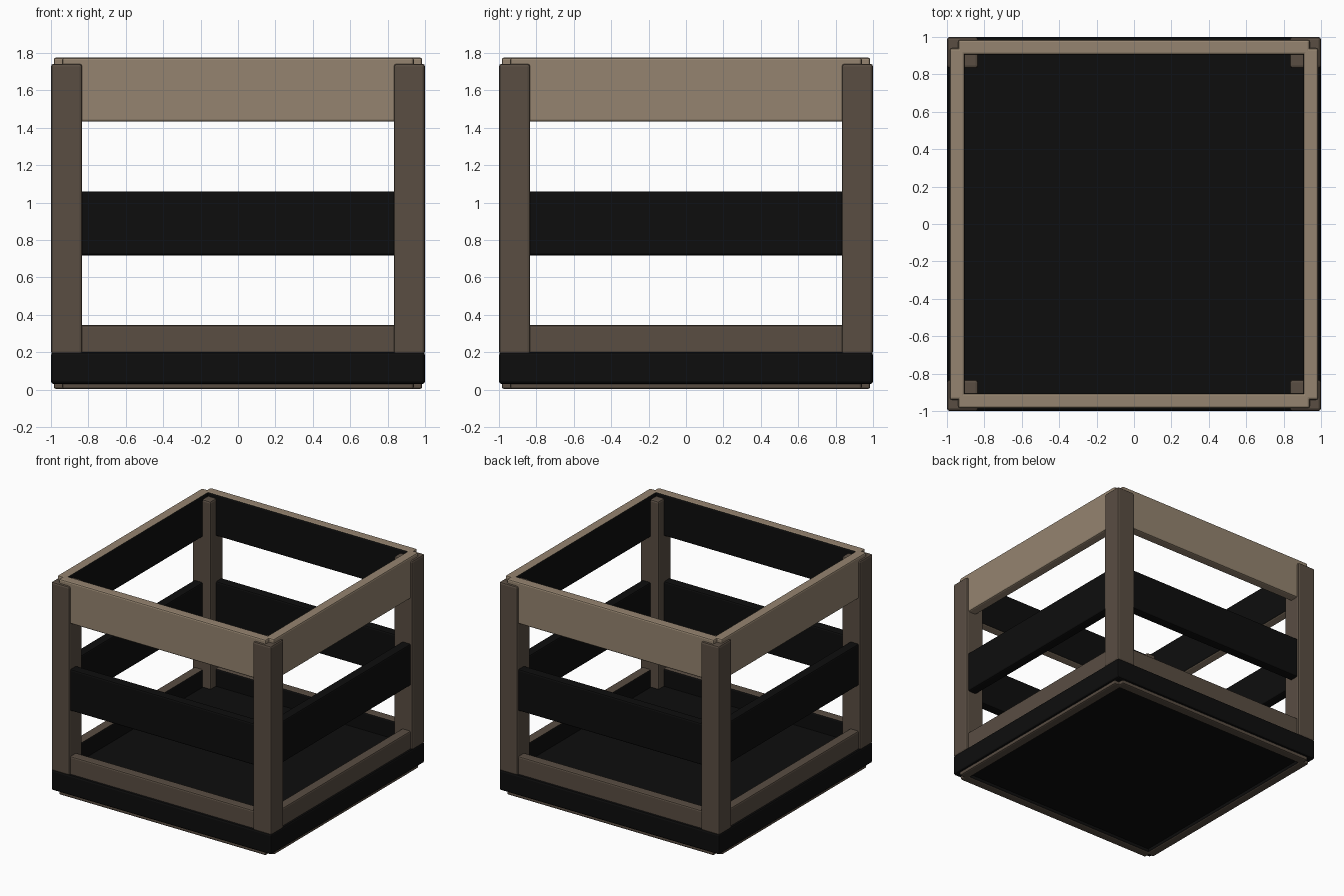
import bpy, bmesh
from math import pi
from mathutils import Matrix, Vector

if "Cube" in bpy.data.objects:
    bpy.data.objects.remove(bpy.data.objects["Cube"])


def material(name, color):
    m = bpy.data.materials.new(name)
    m.diffuse_color = (*color, 1)
    m.use_nodes = True
    m.node_tree.nodes["Principled BSDF"].inputs["Base Color"].default_value = m.diffuse_color
    return m


TAN = material("tan_wood", (0.30, 0.23, 0.16))
BROWN = material("brown_wood", (0.10, 0.075, 0.055))
DARK = material("dark_wood", (0.004, 0.004, 0.004))


def box(name, lo, hi, mats, turn=0, bevel=0.015, dark_normal=None):
    """Bevelled box between two corners, turned about the z axis."""
    lo, hi = Vector(lo), Vector(hi)
    bm = bmesh.new()
    bmesh.ops.create_cube(bm, size=1)
    bmesh.ops.scale(bm, vec=hi - lo, verts=bm.verts)
    bmesh.ops.translate(bm, vec=(lo + hi) / 2, verts=bm.verts)
    bm.normal_update()
    if dark_normal:
        for f in bm.faces:
            if f.normal.dot(Vector(dark_normal)) > 0.9:
                f.material_index = 1
    bmesh.ops.transform(bm, matrix=Matrix.Rotation(turn, 4, 'Z'), verts=bm.verts)
    mesh = bpy.data.meshes.new(name)
    bm.to_mesh(mesh)
    bm.free()
    for m in mats:
        mesh.materials.append(m)
    ob = bpy.data.objects.new(name, mesh)
    bpy.context.collection.objects.link(ob)
    mod = ob.modifiers.new("soft_edges", 'BEVEL')
    mod.width = bevel
    mod.segments = 2
    return ob


# Base slab
box("base", (-1, -1, 0.03), (1, 1, 0.2), [DARK])

for side, label in enumerate(("front", "right", "back", "left")):
    turn = side * pi / 2
    # Corner post
    box(f"{label}_post", (-1, -1, 0.19), (-0.833, -0.833, 1.742), [BROWN], turn)
    # Three slats per side, dark on the inside
    for row, (level, mat) in enumerate((("lower", BROWN), ("middle", DARK), ("upper", TAN))):
        z = 0.715 * row
        box(f"{label}_{level}_slat", (-0.94, -0.985, z + 0.003), (0.94, -0.905, z + 0.345),
            [mat, DARK], turn, 0.012, (0, 1, 0))
